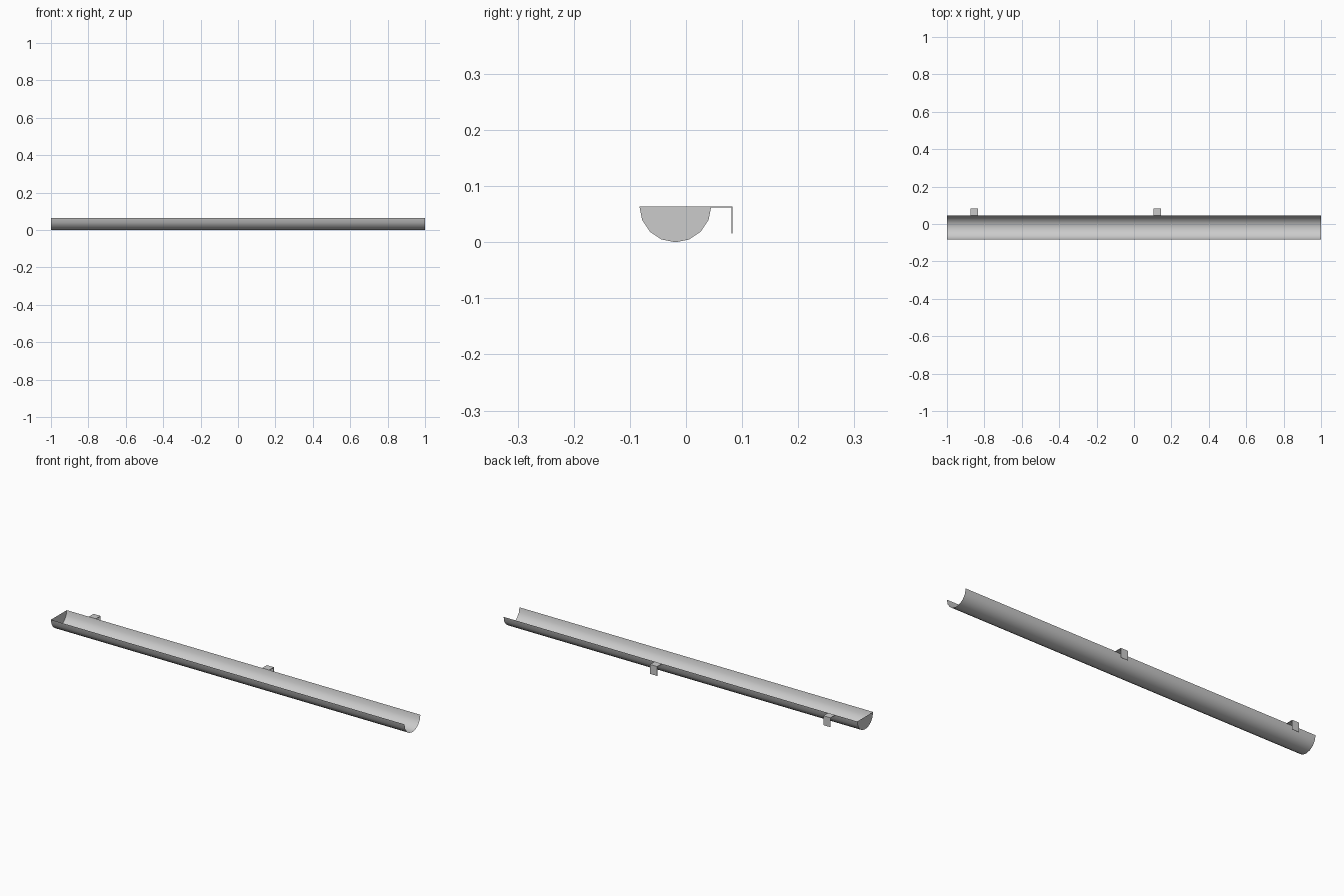
import bpy
import bmesh
from math import cos, sin, pi

cube = bpy.data.objects.get("Cube")
if cube:
    bpy.data.objects.remove(cube, do_unlink=True)

RADIUS, CENTRE_Y, TOP, SIDES = 0.064, -0.019, 0.064, 8


def make_material(name, value):
    mat = bpy.data.materials.new(name)
    mat.use_nodes = True
    colour = (value, value, value, 1)
    mat.diffuse_color = colour
    mat.node_tree.nodes["Principled BSDF"].inputs["Base Color"].default_value = colour
    return mat


def make_object(name, bm, mat):
    mesh = bpy.data.meshes.new(name)
    bm.to_mesh(mesh)
    bm.free()
    mesh.materials.append(mat)
    obj = bpy.data.objects.new(name, mesh)
    bpy.context.collection.objects.link(obj)
    return obj


def arc(bm, x):
    angles = [pi + pi * i / SIDES for i in range(SIDES + 1)]
    return [bm.verts.new((x, CENTRE_Y + RADIUS * cos(a), TOP + RADIUS * sin(a)))
            for a in angles]


metal = make_material("grey metal", 0.6)

# Open half-round trough, a thin sheet
bm = bmesh.new()
near, far = arc(bm, -1), arc(bm, 1)
for i in range(SIDES):
    face = bm.faces.new((near[i], near[i + 1], far[i + 1], far[i]))
    face.smooth = True
make_object("gutter_trough", bm, metal)

# Flat stop at the closed end
bm = bmesh.new()
bm.faces.new(arc(bm, -1))
make_object("end_cap", bm, metal)

# L-shaped hanging brackets behind the rear rim
profile = [(0.045, 0.064), (0.083, 0.064), (0.083, 0.016),
           (0.081, 0.016), (0.081, 0.062), (0.045, 0.062)]
for name, x in (("right_bracket", -0.855), ("left_bracket", 0.125)):
    bm = bmesh.new()
    face = bm.faces.new([bm.verts.new((x - 0.02, y, z)) for y, z in profile])
    ext = bmesh.ops.extrude_face_region(bm, geom=[face])
    moved = [v for v in ext["geom"] if isinstance(v, bmesh.types.BMVert)]
    bmesh.ops.translate(bm, vec=(0.04, 0, 0), verts=moved)
    bmesh.ops.recalc_face_normals(bm, faces=bm.faces[:])
    make_object(name, bm, metal)
